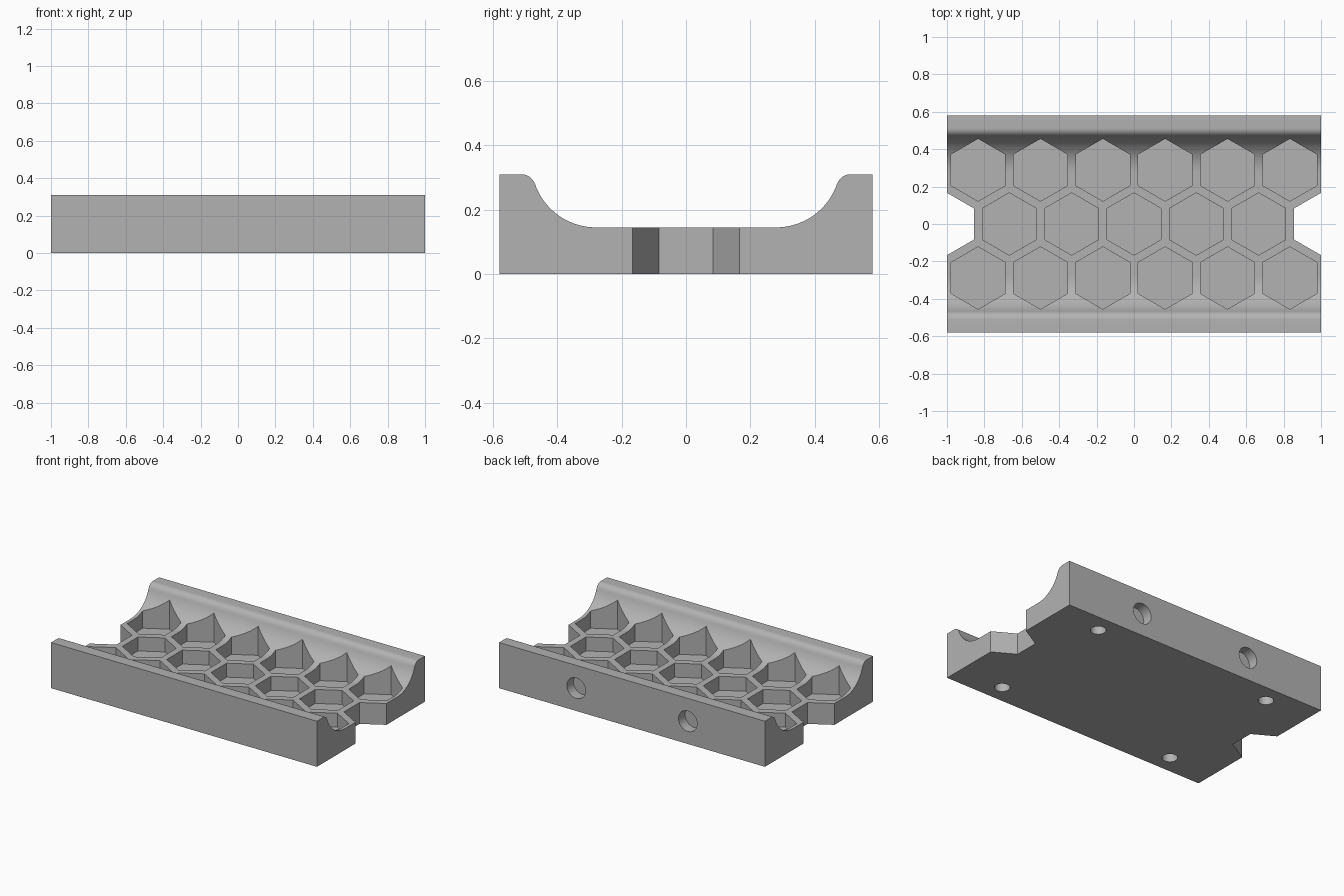
import bpy
import bmesh
from math import sin, cos, pi, radians
from mathutils import Matrix, Vector

old = bpy.data.objects.get("Cube")
if old:
    bpy.data.objects.remove(old, do_unlink=True)

PITCH = 1 / 3          # spacing of the hexagons along x
ROW = PITCH * 0.866    # spacing of the rows along y
HEX_R = PITCH / 2
DEPTH, HEIGHT, DECK, FLOOR = 0.58, 0.31, 0.145, 0.05

mat = bpy.data.materials.new("plain grey")
mat.use_nodes = True
grey = (0.45, 0.45, 0.45, 1)
mat.diffuse_color = grey
mat.node_tree.nodes["Principled BSDF"].inputs["Base Color"].default_value = grey


def make_object(name, bm):
    bmesh.ops.recalc_face_normals(bm, faces=bm.faces)
    mesh = bpy.data.meshes.new(name)
    bm.to_mesh(mesh)
    bm.free()
    mesh.materials.append(mat)
    obj = bpy.data.objects.new(name, mesh)
    bpy.context.collection.objects.link(obj)
    return obj


def arc(cy, cz, r, start, end, steps):
    angles = [radians(start + (end - start) * i / steps) for i in range(steps + 1)]
    return [(cy + r * cos(a), cz + r * sin(a)) for a in angles]


def add_prism(bm, sides, radius, start, end):
    """Closed prism between two points; a corner points along y when upright."""
    start, end = Vector(start), Vector(end)
    axis = end - start
    turn = axis.to_track_quat('Z', 'Y').to_matrix().to_4x4() if axis.z == 0 else Matrix()
    place = Matrix.Translation((start + end) / 2) @ turn @ Matrix.Rotation(pi / 2, 4, 'Z')
    ring = [(radius * cos(2 * pi * i / sides), radius * sin(2 * pi * i / sides))
            for i in range(sides)]
    half = axis.length / 2
    low = [bm.verts.new(place @ Vector((x, y, -half))) for x, y in ring]
    high = [bm.verts.new(place @ Vector((x, y, half))) for x, y in ring]
    bm.faces.new(low[::-1])
    bm.faces.new(high)
    for i in range(sides):
        j = (i + 1) % sides
        bm.faces.new((low[i], low[j], high[j], high[i]))


# Trough body: half profile mirrored, then extruded along x
half = arc(0.28, 0.345, 0.2, -90, -18.6, 20)
half += arc(0.512, 0.265, 0.045, 161.4, 90, 10)[1:]
half += [(DEPTH, HEIGHT), (DEPTH, 0)]
profile = half + [(-y, z) for y, z in reversed(half)]
bm = bmesh.new()
face = bm.faces.new([bm.verts.new((-1, y, z)) for y, z in profile])
moved = bmesh.ops.extrude_face_region(bm, geom=[face])["geom"]
bmesh.ops.translate(bm, vec=(2, 0, 0),
                    verts=[v for v in moved if isinstance(v, bmesh.types.BMVert)])
body = make_object("honeycomb_tray", bm)

# Cutters for the pockets, end notches and blind holes
bm = bmesh.new()
for row, count in ((-1, 6), (0, 5), (1, 6)):
    for i in range(count):
        x = (i - (count - 1) / 2) * PITCH
        add_prism(bm, 6, HEX_R, (x, row * ROW, FLOOR), (x, row * ROW, 0.5))
for side in (-1, 1):
    add_prism(bm, 6, HEX_R, (side, 0, -0.1), (side, 0, 0.5))
    add_prism(bm, 32, 0.07, (side * 0.42, 0.51, 0.155), (side * 0.42, 0.7, 0.155))
    for y in (-0.455, 0.455):
        add_prism(bm, 32, 0.048, (side * 2 * PITCH, y, -0.1), (side * 2 * PITCH, y, 0.12))
cutter = make_object("pocket_cutter", bm)
cutter.hide_render = True

# Cut, then smooth the curved surfaces only
mod = body.modifiers.new("pockets", 'BOOLEAN')
mod.operation = 'DIFFERENCE'
mod.solver = 'EXACT'
mod.object = cutter
bpy.ops.object.select_all(action='DESELECT')
body.select_set(True)
bpy.context.view_layer.objects.active = body
bpy.ops.object.modifier_apply(modifier=mod.name)
bpy.data.objects.remove(cutter, do_unlink=True)
bpy.ops.object.shade_smooth_by_angle(angle=radians(30))
